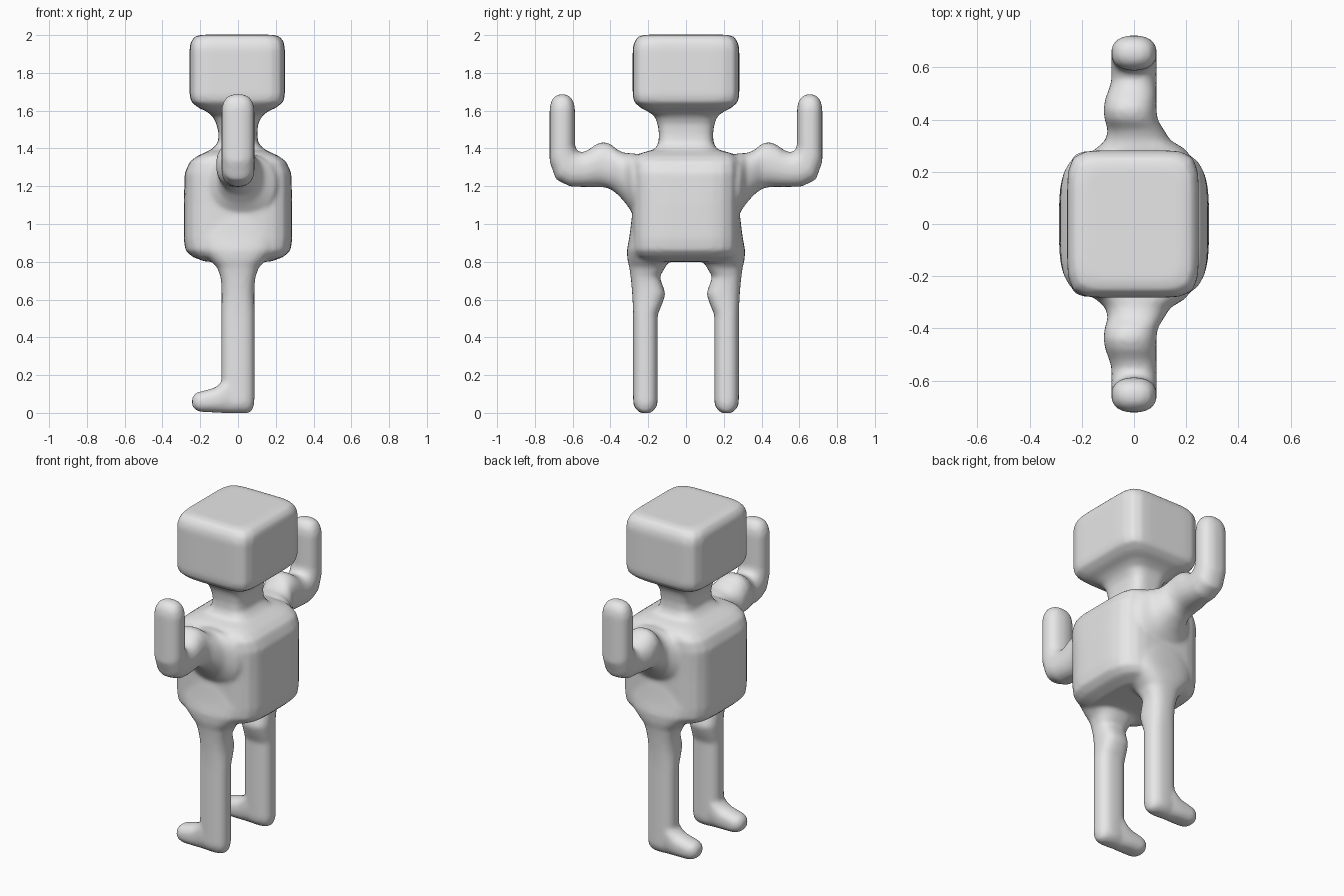
import bpy, bmesh, math
from mathutils import Vector

grey = bpy.data.materials.new("plain grey")
grey.diffuse_color = (0.8, 0.8, 0.8, 1)
bm = bmesh.new()
N = 40


def loft(rings):
    """Closed skin through rings of (centre, half axis u, half axis v, squareness)."""
    loops = []
    for c, u, v, n in rings:
        c, u, v = Vector(c), Vector(u), Vector(v)
        loop = []
        for i in range(N):
            a = 2 * math.pi * i / N
            ca, sa = math.cos(a), math.sin(a)
            r = (abs(ca) ** n + abs(sa) ** n) ** (-1 / n)
            loop.append(bm.verts.new(c + u * ca * r + v * sa * r))
        loops.append(loop)
    faces = [bm.faces.new(loops[0]), bm.faces.new(loops[-1])]
    for a, b in zip(loops, loops[1:]):
        for i in range(N):
            j = (i + 1) % N
            faces.append(bm.faces.new((a[i], a[j], b[j], b[i])))
    bmesh.ops.recalc_face_normals(bm, faces=faces)


# head, neck and torso: z, half x, half y, squareness
core = [(2.002, .19, .22, 7), (1.992, .225, .253, 7), (1.965, .246, .273, 7),
        (1.93, .252, .282, 7), (1.68, .252, .282, 7), (1.645, .243, .274, 7),
        (1.615, .205, .24, 6), (1.595, .16, .20, 5), (1.57, .13, .165, 4),
        (1.53, .11, .15, 4), (1.48, .102, .143, 4), (1.43, .106, .145, 4),
        (1.395, .14, .165, 4), (1.378, .175, .23, 5), (1.36, .215, .265, 5),
        (1.33, .255, .28, 5), (1.27, .282, .285, 4.5), (1.1, .287, .285, 4),
        (.92, .287, .285, 4), (.86, .278, .285, 4), (.825, .24, .265, 4),
        (.80, .17, .21, 4)]
loft([((-.004 if z > 1.5 else 0, 0, z), (hx, 0, 0), (0, hy, 0), n)
      for z, hx, hy, n in core])

for s in (-1, 1):
    # upper arm with shoulder bulge: y, x range, z range
    upper = [(.20, -.22, .24, 1.00, 1.36), (.285, -.15, .20, 1.06, 1.375),
             (.32, -.11, .14, 1.11, 1.375), (.36, -.10, .115, 1.155, 1.39),
             (.40, -.113, .09, 1.185, 1.425), (.44, -.117, .086, 1.196, 1.435),
             (.48, -.11, .086, 1.196, 1.42), (.52, -.095, .086, 1.196, 1.39),
             (.55, -.086, .086, 1.196, 1.38)]
    arm = [(((x0 + x1) / 2, s * y, (z0 + z1) / 2), ((x1 - x0) / 2, 0, 0),
            (0, 0, (z1 - z0) / 2), 2.3) for y, x0, x1, z0, z1 in upper]
    # elbow and raised forearm: inner point and outer point in (y, z)
    bend = [(.57, 1.382, .615, 1.199), (.582, 1.395, .688, 1.235),
            (.588, 1.42, .722, 1.33), (.588, 1.46, .722, 1.44),
            (.588, 1.61, .722, 1.61), (.594, 1.645, .716, 1.645),
            (.61, 1.672, .70, 1.672), (.635, 1.687, .675, 1.687)]
    for (yi, zi, yo, zo) in bend:
        hx = .087 * (1, .9, .7, .35)[max(0, bend.index((yi, zi, yo, zo)) - 4)]
        arm.append(((0, s * (yi + yo) / 2, (zi + zo) / 2), (hx, 0, 0),
                    (0, s * (yi - yo) / 2, (zi - zo) / 2), 2.4))
    loft(arm)

    # leg with hip flare and inner knee bump: z, half x, y range
    leg = [(1.05, .18, .10, .285), (.93, .22, .09, .30), (.86, .20, .08, .313),
           (.81, .15, .09, .31), (.77, .11, .11, .30), (.72, .092, .14, .293),
           (.68, .088, .125, .289), (.63, .087, .108, .285), (.58, .087, .125, .282),
           (.52, .087, .15, .28), (.06, .087, .15, .28), (.03, .083, .157, .273),
           (.008, .072, .175, .255), (-.002, .055, .195, .235)]
    loft([((0, s * (y0 + y1) / 2, z), (hx, 0, 0), (0, (y1 - y0) / 2, 0), 2.6)
          for z, hx, y0, y1 in leg])

    # foot pointing to -x: x, half width, bottom, top
    foot = [(.05, .05, .0, .15), (-.06, .065, -.002, .20), (-.09, .065, 0, .16),
            (-.12, .065, .002, .134), (-.19, .064, .004, .115),
            (-.22, .056, .012, .108), (-.237, .04, .026, .092), (-.244, .02, .044, .074)]
    loft([((x, s * .215, (z0 + z1) / 2), (0, w, 0), (0, 0, (z1 - z0) / 2), 2.4)
          for x, w, z0, z1 in foot])

# fuse the parts into one smooth skin
mesh = bpy.data.meshes.new("figure_body")
bm.to_mesh(mesh)
bm.free()
mesh.materials.append(grey)
body = bpy.data.objects.new("figure_body", mesh)
bpy.context.collection.objects.link(body)
fuse = body.modifiers.new("fuse", 'REMESH')
fuse.mode = 'VOXEL'
fuse.voxel_size = .012
fuse.use_smooth_shade = True
soft = body.modifiers.new("soften", 'SMOOTH')
soft.factor = .5
soft.iterations = 8
